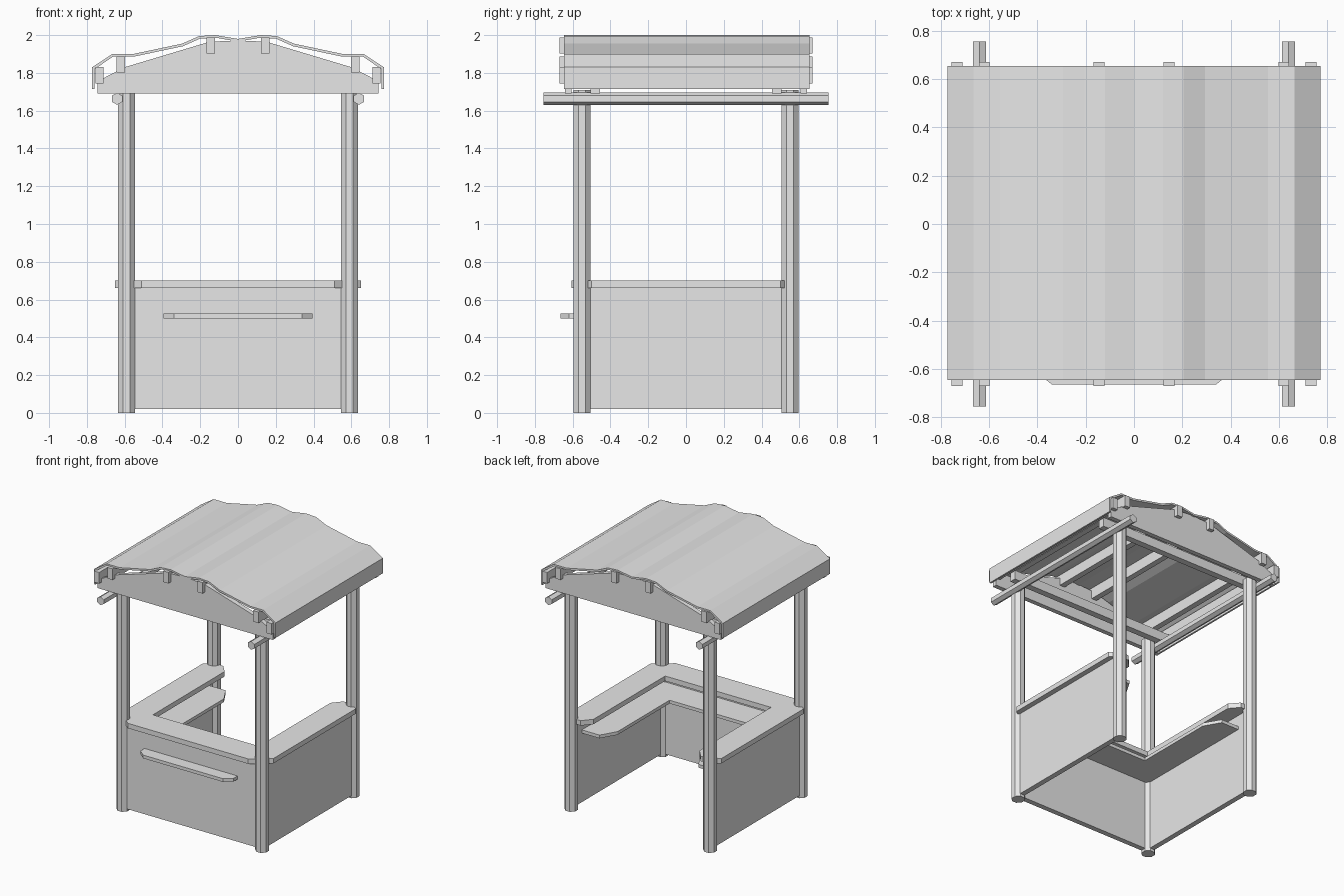
import bpy
import bmesh
from math import pi
from mathutils import Matrix, Vector

cube = bpy.data.objects.get("Cube")
if cube:
    bpy.data.objects.remove(cube, do_unlink=True)

grey = bpy.data.materials.new("plain_grey")
grey.use_nodes = True
grey.diffuse_color = (0.8, 0.8, 0.8, 1)
grey.node_tree.nodes["Principled BSDF"].inputs["Base Color"].default_value = (0.8, 0.8, 0.8, 1)


def finish(name, bm):
    bmesh.ops.recalc_face_normals(bm, faces=bm.faces)
    mesh = bpy.data.meshes.new(name)
    bm.to_mesh(mesh)
    bm.free()
    mesh.materials.append(grey)
    obj = bpy.data.objects.new(name, mesh)
    bpy.context.collection.objects.link(obj)
    return obj


def prism(name, outline, low, high, axis="z"):
    """Extrude a closed outline along z (x, y points) or y (x, z points)."""
    bm = bmesh.new()
    if axis == "z":
        verts = [bm.verts.new((a, b, low)) for a, b in outline]
        step = Vector((0, 0, high - low))
    else:
        verts = [bm.verts.new((a, low, b)) for a, b in outline]
        step = Vector((0, high - low, 0))
    face = bm.faces.new(verts)
    geom = bmesh.ops.extrude_face_region(bm, geom=[face])["geom"]
    moved = [g for g in geom if isinstance(g, bmesh.types.BMVert)]
    bmesh.ops.translate(bm, verts=moved, vec=step)
    return finish(name, bm)


def box(name, x, y, z):
    rect = [(x[0], y[0]), (x[1], y[0]), (x[1], y[1]), (x[0], y[1])]
    return prism(name, rect, *z)


def rod(name, sides, radius, length, matrix):
    bm = bmesh.new()
    bmesh.ops.create_cone(bm, cap_ends=True, segments=sides, radius1=radius,
                          radius2=radius, depth=length, matrix=matrix)
    return finish(name, bm)


def mirrored(half):
    """Complete a right-hand half outline with its mirror image."""
    return half + [(-a, b) for a, b in reversed(half) if a != 0]


def span(s, a, b):
    return sorted((s * a, s * b))


sides = (("left", 1), ("right", -1))
ends = (("front", -1), ("back", 1))

# Corner posts
for side, sx in sides:
    for end, sy in ends:
        place = Matrix.Translation((sx * 0.59, sy * 0.55, 0.855)) @ Matrix.Rotation(pi / 8, 4, "Z")
        rod(f"{end}_{side}_post", 8, 0.049, 1.71, place)

# Walls on three sides, open at the back
for side, sx in sides:
    box(f"{side}_wall", span(sx, 0.57, 0.61), (-0.56, 0.55), (0.02, 0.665))
box("front_wall", (-0.59, 0.59), (-0.57, -0.53), (0.02, 0.665))

# Counter around three sides with clipped corners
prism("counter", mirrored([
    (0.51, -0.605), (0.65, -0.50), (0.65, 0.50), (0.59, 0.55),
    (0.51, 0.55), (0.45, 0.48), (0.45, -0.39)]), 0.662, 0.70)

# Lower shelf on the inside
prism("inner_shelf", mirrored([
    (0.58, -0.54), (0.58, 0.45), (0.42, 0.45), (0.35, 0.33),
    (0.35, -0.30)]), 0.55, 0.575)

# Narrow serving shelf on the outside
prism("outer_shelf", mirrored([
    (0.34, -0.665), (0.395, -0.62), (0.395, -0.56)]), 0.50, 0.525)

# Six-sided eave rails
for side, sx in sides:
    place = Matrix.Translation((sx * 0.64, 0, 1.663)) @ Matrix.Rotation(pi / 2, 4, "X") @ Matrix.Rotation(pi / 2, 4, "Z")
    rail = rod(f"{side}_eave_rail", 6, 0.032, 1.51, place @ Matrix.Rotation(pi / 2, 4, "Z"))

# Gable boards and tie beams
gable = mirrored([(0.745, 1.69), (0.745, 1.755), (0.60, 1.83), (0.15, 1.965), (0, 1.972)])
for end, sy in ends:
    prism(f"{end}_gable", gable, *span(sy, 0.605, 0.64), axis="y")
    box(f"{end}_tie_beam", (-0.70, 0.70), span(sy, 0.455, 0.505), (1.69, 1.76))

# Purlins poking out through the gables
for label, x, z in (("ridge", 0.145, 1.988), ("middle", 0.62, 1.888), ("edge", 0.733, 1.83)):
    for side, sx in sides:
        box(f"{side}_{label}_purlin", span(sx, x - 0.022, x + 0.022), (-0.67, 0.67), (z - 0.085, z))

# Wavy roof sheet with turned-down edges
top = [(0, 1.98), (0.12, 2.0), (0.205, 1.995), (0.295, 1.955),
       (0.555, 1.90), (0.665, 1.90), (0.772, 1.83), (0.772, 1.715)]
under = [(0.759, 1.715), (0.759, 1.82)] + [(x - 0.003, z - 0.014) for x, z in reversed(top[1:6])]
left_loop = top + under
right_loop = [(-x, z) for x, z in reversed(left_loop) if x != 0]
prism("roof_sheet", left_loop + [(0, 1.966)] + right_loop, -0.645, 0.655, axis="y")
